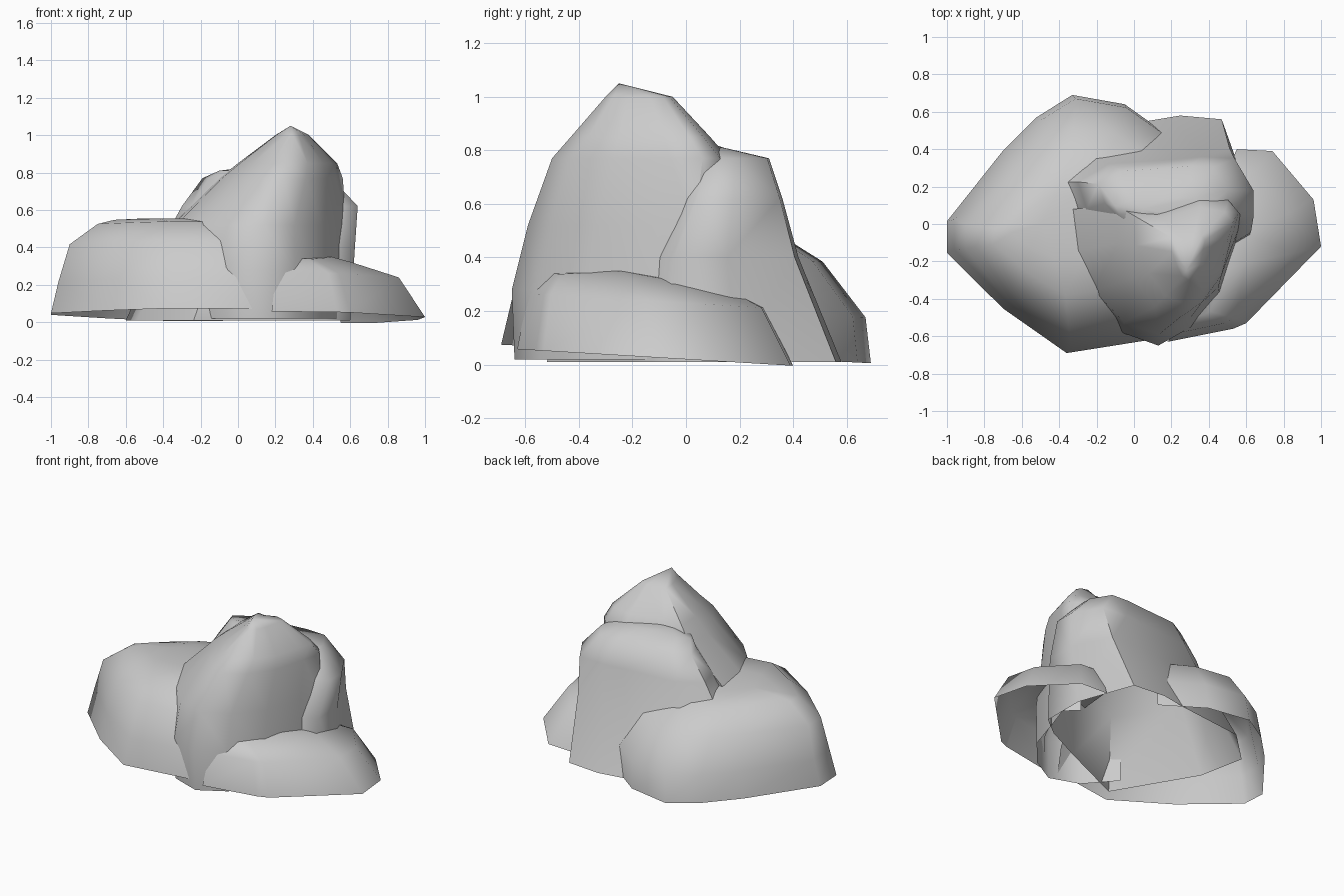
import bpy
import bmesh
import math

# Remove the default cube
default_cube = bpy.data.objects.get("Cube")
if default_cube:
    bpy.data.objects.remove(default_cube, do_unlink=True)

# One stone colour
stone = bpy.data.materials.new("stone_grey")
stone.use_nodes = True
GREY = (0.6, 0.6, 0.6, 1)
stone.diffuse_color = GREY
stone.node_tree.nodes["Principled BSDF"].inputs["Base Color"].default_value = GREY

# Buried sides are left open below this height
BURIED_HEIGHT = 0.6


def fit(value, low, high, new_low, new_high):
    """Move a value from one range to another."""
    return new_low + (value - low) / (high - low) * (new_high - new_low)


def make_rock(name, outline, rings, peak, tilt=0.0, buried=()):
    """Loft an outline through rings (z, x range, y range) to a peak; open below.
    Outline edges listed in buried have no wall where another rock covers them."""
    xs = [p[0] for p in outline]
    ys = [p[1] for p in outline]
    bm = bmesh.new()
    loops = []
    for z, x_range, y_range in rings:
        loop = []
        for px, py in outline:
            x = fit(px, min(xs), max(xs), *x_range)
            y = fit(py, min(ys), max(ys), *y_range)
            loop.append(bm.verts.new((x, y, z + tilt * y)))
        loops.append(loop)
    top = bm.verts.new(peak)

    count = len(outline)
    for ring, lower, upper in zip(rings[1:], loops, loops[1:]):
        for i in range(count):
            if i in buried and ring[0] < BURIED_HEIGHT:
                continue
            j = (i + 1) % count
            bm.faces.new((lower[i], lower[j], upper[j], upper[i]))
    for i in range(count):
        bm.faces.new((loops[-1][i], loops[-1][(i + 1) % count], top))
    bmesh.ops.delete(bm, geom=[v for v in bm.verts if not v.link_faces], context="VERTS")
    bmesh.ops.triangulate(bm, faces=bm.faces[:])

    mesh = bpy.data.meshes.new(name)
    bm.to_mesh(mesh)
    bm.free()
    mesh.materials.append(stone)
    rock = bpy.data.objects.new(name, mesh)
    bpy.context.collection.objects.link(rock)

    bpy.ops.object.select_all(action="DESELECT")
    rock.select_set(True)
    bpy.context.view_layer.objects.active = rock
    bpy.ops.object.shade_smooth_by_angle(angle=math.radians(60))


# Tall pointed rock in the middle (outlines run counter-clockwise)
make_rock(
    "peak_rock",
    [(.13, -.64), (.3, -.54), (.45, -.36), (.53, -.1), (.58, .05), (.5, .13),
     (.27, .17), (-.1, .08), (-.36, .1), (-.34, -.15), (-.22, -.38), (-.06, -.57)],
    [(.02, (-.36, .59), (-.64, .15)),
     (.28, (-.37, .59), (-.65, .15)),
     (.52, (-.35, .58), (-.59, .14)),
     (.77, (-.1, .56), (-.5, .16)),
     (.85, (.0, .53), (-.43, .09)),
     (1.0, (.2, .38), (-.3, -.05))],
    peak=(.28, -.25, 1.05),
    buried=(5, 6, 7, 8, 9),
)

# Flat-topped rock behind it, spreading wide at the base
make_rock(
    "back_rock",
    [(-.56, .3), (-.5, 0), (-.2, -.5), (.25, -.3), (.5, -.18), (.63, -.08), (.63, .2),
     (.5, .56), (.28, .58), (.1, .55), (-.35, .5)],
    [(.01, (-.6, .6), (-.52, .58)),
     (.4, (-.42, .625), (-.34, .42)),
     (.62, (-.3, .64), (-.16, .36)),
     (.77, (-.19, .5), (-.06, .31)),
     (.81, (-.1, .38), (-.03, .14))],
    peak=(.05, .08, .83),
)

# Broad rounded rock at one side
make_rock(
    "broad_rock",
    [(-1, -.15), (-.7, -.45), (-.36, -.69), (.08, -.62), (.15, -.1), (.2, .47),
     (-.05, .65), (-.33, .7), (-.52, .58), (-.7, .4), (-1, .02)],
    [(.04, (-1, .2), (-.69, .69)),
     (.21, (-.96, .2), (-.65, .67)),
     (.41, (-.9, .13), (-.54, .51)),
     (.52, (-.75, -.03), (-.38, .32)),
     (.545, (-.66, -.22), (-.18, .16))],
    peak=(-.5, 0, .555),
    tilt=-.05,
    buried=(3, 4),
)

# Low sloping rock at the other side
make_rock(
    "low_rock",
    [(.18, -.63), (.53, -.56), (.6, -.53), (1, -.12), (.96, .13), (.74, .39),
     (.55, .4), (.2, .2), (.1, -.3)],
    [(.02, (.1, 1), (-.63, .4)),
     (.23, (.14, .86), (-.59, .29)),
     (.31, (.16, .6), (-.53, .12))],
    peak=(.5, -.25, .35),
    tilt=-.06,
    buried=(6, 7, 8),
)
